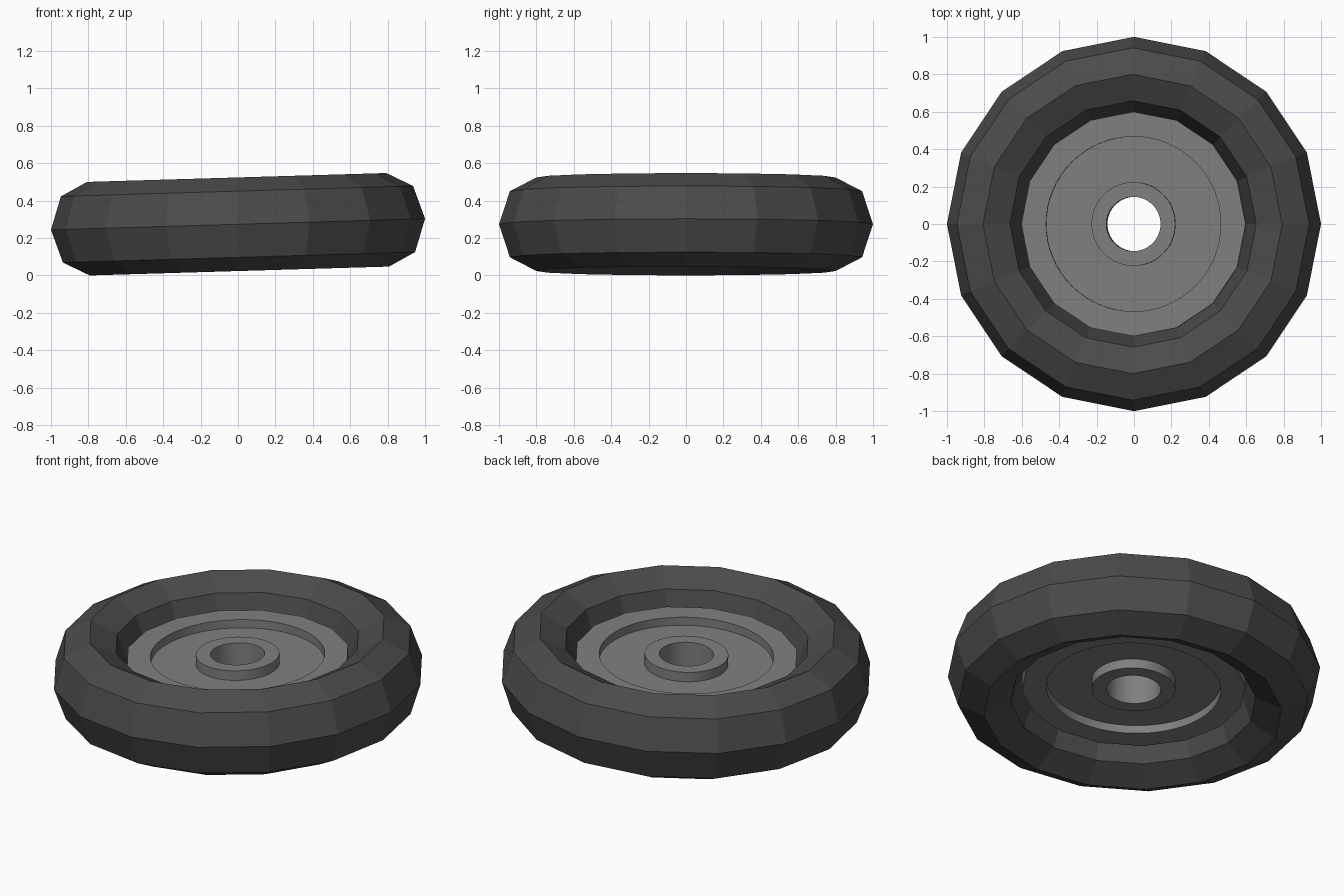
import bpy, bmesh, math
from mathutils import Matrix

if "Cube" in bpy.data.objects:
    bpy.data.objects.remove(bpy.data.objects["Cube"])

SIDES = 16
TILT = Matrix.Translation((0, 0, 0.2737)) @ Matrix.Rotation(-math.radians(1.7), 4, 'Y')


def material(name, v):
    m = bpy.data.materials.new(name)
    m.diffuse_color = (v, v, v, 1)
    m.use_nodes = True
    m.node_tree.nodes["Principled BSDF"].inputs["Base Color"].default_value = m.diffuse_color
    return m


def polygon_factor(angle):
    """Radius of a unit 16-gon at the given angle."""
    step = 2 * math.pi / SIDES
    return math.cos(step / 2) / math.cos(angle % step - step / 2)


def lathe(name, profile, segments, mat, faceted=()):
    """Revolve a closed (r, z) profile; faceted points follow a 16-gon."""
    bm = bmesh.new()
    rings = []
    for i in range(segments):
        a = 2 * math.pi * i / segments
        ring = []
        for k, (r, z) in enumerate(profile):
            f = polygon_factor(a) if k in faceted else 1
            ring.append(bm.verts.new((r * f * math.cos(a), r * f * math.sin(a), z)))
        rings.append(ring)
    n = len(profile)
    for i in range(segments):
        p, q = rings[i], rings[(i + 1) % segments]
        for k in range(n):
            j = (k + 1) % n
            bm.faces.new((p[k], q[k], q[j], p[j]))
    bmesh.ops.recalc_face_normals(bm, faces=bm.faces)
    me = bpy.data.meshes.new(name)
    bm.to_mesh(me)
    bm.free()
    me.materials.append(mat)
    ob = bpy.data.objects.new(name, me)
    bpy.context.collection.objects.link(ob)
    ob.matrix_world = TILT
    return ob


rubber = material("dark rubber", 0.07)
metal = material("grey metal", 0.215)

# Tyre: low-poly ring with an eight-sided oval section
section = [(0.8 + 0.2 * math.cos(k * math.pi / 4), 0.25 * math.sin(k * math.pi / 4))
           for k in range(8)]
lathe("tyre", section, SIDES, rubber)

# Wheel disc: 16-sided plate, round recess and raised hub on both sides, through hole
upper = [(0.6, 0.10), (0.467, 0.10), (0.467, 0.052), (0.224, 0.052), (0.224, 0.108), (0.145, 0.108)]
profile = upper + [(r, -z) for r, z in reversed(upper)]
disc = lathe("wheel_disc", profile, 64, metal, faceted=(0, len(profile) - 1))

# Smooth the round walls, keep the edges and outer facets crisp
bpy.context.view_layer.objects.active = disc
disc.select_set(True)
bpy.ops.object.shade_smooth_by_angle(angle=math.radians(15))
